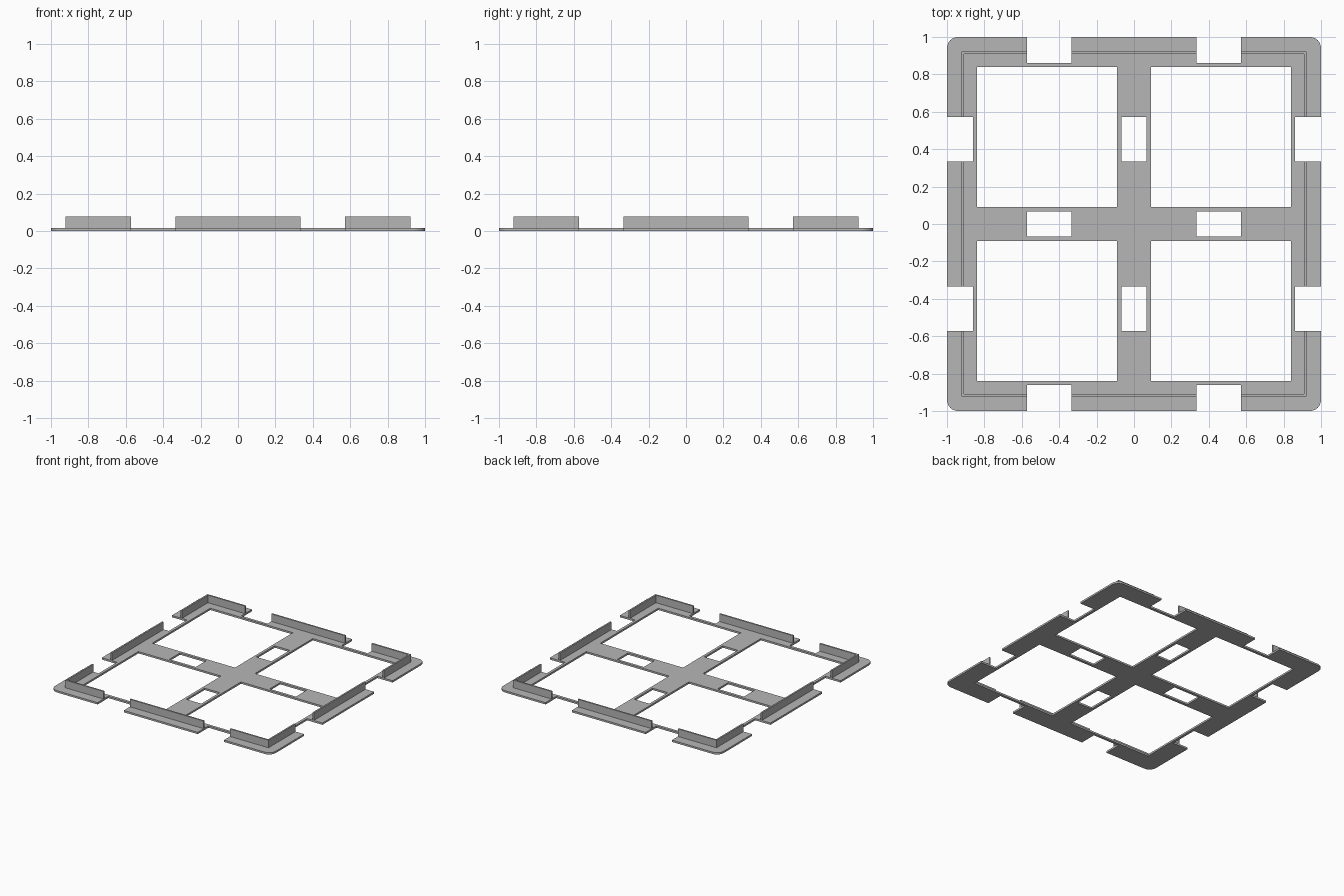
import bpy
import math
from mathutils import Matrix, Vector

old = bpy.data.objects.get("Cube")
if old:
    bpy.data.objects.remove(old, do_unlink=True)

PLATE_TOP, WALL_TOP = 0.015, 0.077
NOTCH_A, NOTCH_B, NOTCH_DEPTH = 0.335, 0.573, 0.862
WALL_OUT, WALL_IN = 0.922, 0.909
CORNER = 0.06

grey = bpy.data.materials.new("plain_grey")
grey.use_nodes = True
colour = (0.47, 0.47, 0.47, 1)
grey.diffuse_color = colour
grey.node_tree.nodes["Principled BSDF"].inputs["Base Color"].default_value = colour


def turn(points, quarter):
    """Rotate flat points by quarter turns about the centre."""
    rot = Matrix.Rotation(quarter * math.pi / 2, 2)
    return [tuple(rot @ Vector(p)) for p in points]


def rect(x0, y0, x1, y1):
    return [(x0, y0), (x1, y0), (x1, y1), (x0, y1)]


def prism(name, loops, z0, z1):
    """Fill flat loops (inner loops become holes) and extrude them."""
    curve = bpy.data.curves.new(name, "CURVE")
    curve.dimensions = "2D"
    curve.fill_mode = "BOTH"
    curve.extrude = (z1 - z0) / 2
    for pts in loops:
        spline = curve.splines.new("POLY")
        spline.points.add(len(pts) - 1)
        for point, (x, y) in zip(spline.points, pts):
            point.co = (x, y, 0, 1)
        spline.use_cyclic_u = True
    temp = bpy.data.objects.new(name + "_profile", curve)
    bpy.context.collection.objects.link(temp)
    bpy.context.view_layer.update()
    graph = bpy.context.evaluated_depsgraph_get()
    mesh = bpy.data.meshes.new_from_object(temp.evaluated_get(graph))
    bpy.data.objects.remove(temp, do_unlink=True)
    mesh.transform(Matrix.Translation((0, 0, (z0 + z1) / 2)))
    mesh.materials.clear()
    mesh.materials.append(grey)
    for poly in mesh.polygons:
        poly.use_smooth = False
    obj = bpy.data.objects.new(name, mesh)
    bpy.context.collection.objects.link(obj)
    return obj


# Base plate: rounded corners, two notches per side
side = []
for i in range(7):
    a = math.pi + i * math.pi / 12
    side.append((CORNER - 1 + CORNER * math.cos(a), CORNER - 1 + CORNER * math.sin(a)))
for a, b in ((-NOTCH_B, -NOTCH_A), (NOTCH_A, NOTCH_B)):
    side += [(a, -1), (a, -NOTCH_DEPTH), (b, -NOTCH_DEPTH), (b, -1)]
outline = [p for q in range(4) for p in turn(side, q)]

# Four large openings and four slots in the cross bars
loops = [outline]
for q in range(4):
    loops.append(turn(rect(0.09, 0.09, 0.84, 0.84), q))
    loops.append(turn(rect(NOTCH_A, -0.068, NOTCH_B, 0.068), q))
prism("base_plate", loops, 0, PLATE_TOP)

# Upright rim: an L-shaped wall at each corner, a straight wall on each side
corner = [(NOTCH_B, WALL_IN), (WALL_IN, WALL_IN), (WALL_IN, NOTCH_B),
          (WALL_OUT, NOTCH_B), (WALL_OUT, WALL_OUT), (NOTCH_B, WALL_OUT)]
straight = rect(-NOTCH_A, -WALL_OUT, NOTCH_A, -WALL_IN)
corner_names = ("back_left", "back_right", "front_right", "front_left")
side_names = ("front", "left", "back", "right")
for q in range(4):
    prism(corner_names[q] + "_corner_wall", [turn(corner, q)], PLATE_TOP, WALL_TOP)
    prism(side_names[q] + "_wall", [turn(straight, q)], PLATE_TOP, WALL_TOP)
